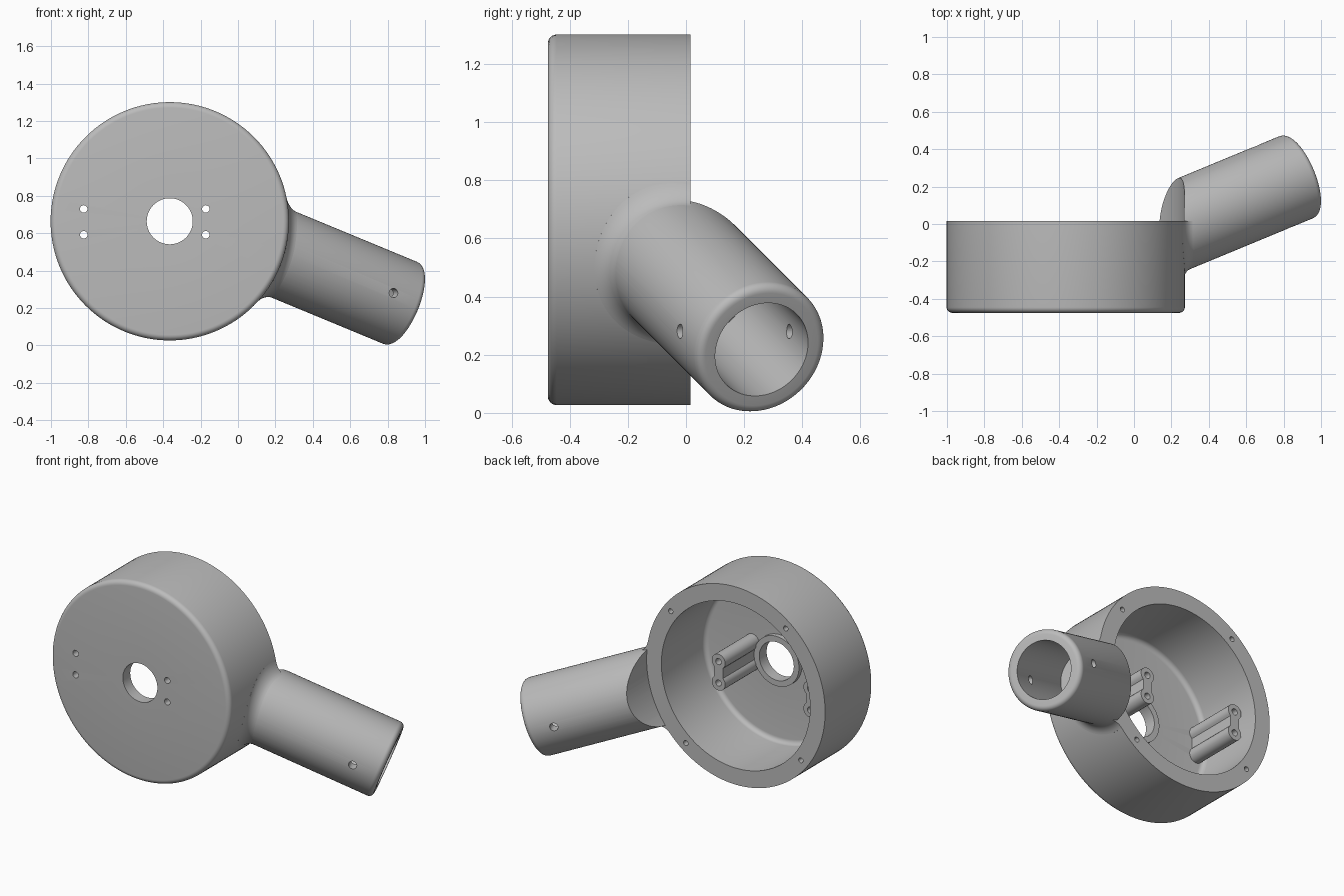
import bpy, bmesh, math
from mathutils import Vector, Matrix

if "Cube" in bpy.data.objects:
    bpy.data.objects.remove(bpy.data.objects["Cube"], do_unlink=True)

grey = bpy.data.materials.new("plain grey")
grey.use_nodes = True
COLOUR = (0.5, 0.5, 0.5, 1)
grey.diffuse_color = COLOUR
grey.node_tree.nodes["Principled BSDF"].inputs["Base Color"].default_value = COLOUR

SEGS = 128
DRUM = Vector((-0.365, 0, 0.664))      # drum axis, parallel to y
DRUM_R, FRONT, BACK = 0.637, -0.475, 0.015
FLOOR, WALL_R = -0.43, 0.53
TIP = Vector((0.891, 0.26, 0.218))     # centre of the open tube end
AXIS = Vector((1, 0.414, -0.414)).normalized()
TUBE_R, BORE_R = 0.237, 0.171
Y = Vector((0, 1, 0))


def frame(origin, direction):
    return Matrix.Translation(origin) @ direction.to_track_quat('Z', 'Y').to_matrix().to_4x4()


def finish(bm, name):
    bmesh.ops.recalc_face_normals(bm, faces=bm.faces)
    mesh = bpy.data.meshes.new(name)
    bm.to_mesh(mesh)
    bm.free()
    mesh.materials.append(grey)
    obj = bpy.data.objects.new(name, mesh)
    bpy.context.collection.objects.link(obj)
    return obj


def arc(r, h, radius, start, end, steps=6):
    angles = [math.radians(start + (end - start) * i / steps) for i in range(steps + 1)]
    return [(r + radius * math.cos(a), h + radius * math.sin(a)) for a in angles]


def revolve(name, profile, matrix):
    """Spin a closed (radius, height) profile about the local z axis."""
    bm = bmesh.new()
    verts = [bm.verts.new((r, 0, h)) for r, h in profile]
    edges = [bm.edges.new((v, verts[i - 1])) for i, v in enumerate(verts)]
    bmesh.ops.spin(bm, geom=verts + edges, cent=(0, 0, 0), axis=(0, 0, 1),
                   angle=math.tau, steps=SEGS, use_merge=True)
    bmesh.ops.remove_doubles(bm, verts=bm.verts, dist=1e-5)
    bm.transform(matrix)
    return finish(bm, name)


def add_rod(bm, centre, direction, radius, length, segs=24):
    bmesh.ops.create_cone(bm, cap_ends=True, segments=segs, radius1=radius, radius2=radius,
                          depth=length, matrix=frame(centre, direction))


def cut(obj, rods):
    """Subtract rods given as (centre, direction, radius, length, segments)."""
    bm = bmesh.new()
    for rod in rods:
        add_rod(bm, *rod)
    cutter = finish(bm, "cutter")
    cutter.hide_render = True
    mod = obj.modifiers.new("cut", 'BOOLEAN')
    mod.operation, mod.solver, mod.object = 'DIFFERENCE', 'EXACT', cutter
    bpy.context.view_layer.objects.active = obj
    bpy.ops.object.modifier_apply(modifier=mod.name)
    bpy.data.objects.remove(cutter, do_unlink=True)


# Drum: open at the back, rounded front, raised ring around the centre hole
profile = [(0.123, FRONT)]
profile += arc(DRUM_R - 0.03, FRONT + 0.03, 0.03, -90, 0)
profile += [(DRUM_R, BACK), (WALL_R, BACK)]
profile += arc(WALL_R - 0.03, FLOOR + 0.03, 0.03, 0, -90)
profile += [(0.16, FLOOR), (0.16, -0.4), (0.123, -0.4)]
drum = revolve("drum", profile, frame(DRUM, Y))

# Screw holes: four blind in the rim, four right through front and posts
rim_holes = []
for i in range(4):
    a = math.radians(37.5 + 90 * i)
    place = DRUM + 0.585 * Vector((math.cos(a), 0, math.sin(a)))
    rim_holes.append((place + Y * BACK, Y, 0.016, 0.2, 16))
POST_X, POST_Z, POST_GAP = (-0.825, -0.172), 0.661, 0.069
post_holes = [(Vector((x, -0.25, POST_Z + s * POST_GAP)), Y, 0.02, 0.8, 20)
              for x in POST_X for s in (-1, 1)]
cut(drum, rim_holes + post_holes)

# Posts: two lobes with a narrower waist, standing on the drum floor
posts = []
for name, x in zip(("right_post", "left_post"), POST_X):
    outline = []
    for start, z in ((-50, POST_GAP), (130, -POST_GAP)):
        outline += [(px, pz + z) for px, pz in arc(0, 0, 0.048, start, start + 280, 20)]
    bm = bmesh.new()
    face = bm.faces.new([bm.verts.new((x + px, FLOOR - 0.015, POST_Z + pz)) for px, pz in outline])
    grown = bmesh.ops.extrude_face_region(bm, geom=[face])["geom"]
    tops = [g for g in grown if isinstance(g, bmesh.types.BMVert)]
    bmesh.ops.translate(bm, verts=tops, vec=Y * 0.36)
    post = finish(bm, name)
    cut(post, [h for h in post_holes if abs(h[0].x - x) < 0.1])
    posts.append(post)

# Tube: blind bore, rounded lip, inner end scooped to the drum's outline
profile = [(0, -0.58), (BORE_R, -0.58), (BORE_R, 0)]
profile += arc(TUBE_R - 0.03, -0.03, 0.03, 90, 0)
profile += [(TUBE_R, -1.05), (0, -1.05)]
tube = revolve("tube", profile, frame(TIP, AXIS))
cut(tube, [(DRUM, Y, DRUM_R - 0.002, 4, SEGS)])
cross = AXIS.cross(Vector((0, 0, 1))).normalized()
cut(tube, [(TIP - AXIS * 0.174, cross, 0.025, 0.8, 24)])

# Fillet between tube and drum wall, ending flush with the rim
side, up = cross, cross.cross(AXIS)
F = 0.05
section = [(TUBE_R + r, h) for r, h in arc(F, F, F, 180, 270, 8)]
section += [(TUBE_R + F, -0.01), (TUBE_R - 0.02, -0.01), (TUBE_R - 0.02, F)]


def on_drum(angle, radius, height):
    """Point beside the tube axis, the given height off the drum wall."""
    p = TIP + radius * (side * math.cos(angle) + up * math.sin(angle))
    q = p - DRUM
    a = AXIS.x ** 2 + AXIS.z ** 2
    b = q.x * AXIS.x + q.z * AXIS.z
    c = q.x ** 2 + q.z ** 2 - DRUM_R ** 2
    t = (b - math.sqrt(b * b - a * c)) / a
    return p - AXIS * (t - height)


bm = bmesh.new()
rings = [[bm.verts.new(on_drum(math.tau * i / SEGS, r, h)) for r, h in section]
         for i in range(SEGS)]
for i, ring in enumerate(rings):
    for j in range(len(section)):
        bm.faces.new((rings[i - 1][j - 1], ring[j - 1], ring[j], rings[i - 1][j]))
bmesh.ops.bisect_plane(bm, geom=bm.verts[:] + bm.edges[:] + bm.faces[:],
                       plane_co=(0, BACK, 0), plane_no=Y, clear_outer=True)
bmesh.ops.holes_fill(bm, edges=[e for e in bm.edges if e.is_boundary], sides=0)
fillet = finish(bm, "tube_fillet")

# Smooth shading with crisp edges
bpy.ops.object.select_all(action='DESELECT')
for obj in [drum, tube, fillet] + posts:
    obj.select_set(True)
bpy.context.view_layer.objects.active = drum
bpy.ops.object.shade_smooth_by_angle(angle=math.radians(30))
